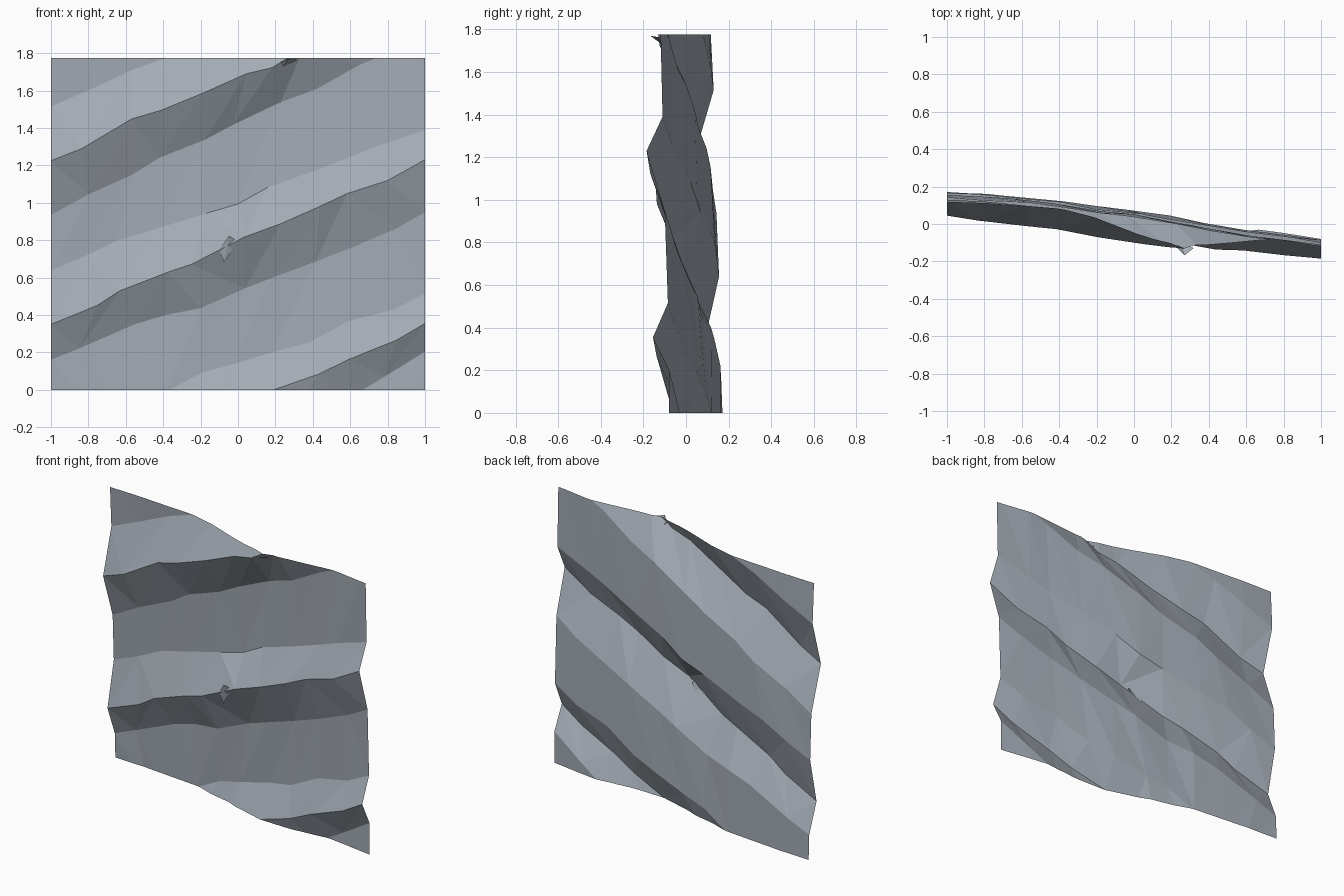
import bpy, bmesh, random

if "Cube" in bpy.data.objects:
    bpy.data.objects.remove(bpy.data.objects["Cube"])
random.seed(4)
HEIGHT = 1.775
PERIOD = 0.875
COLUMNS = 10

stone = bpy.data.materials.new("slate grey")
stone.diffuse_color = (0.37, 0.41, 0.46, 1)
stone.use_nodes = True
stone.node_tree.nodes["Principled BSDF"].inputs["Base Color"].default_value = stone.diffuse_color


def along(values, x):
    """Piecewise linear through values spaced evenly over x = -1..1."""
    t = (x + 1) / 2 * (len(values) - 1)
    i = min(int(t), len(values) - 2)
    return values[i] + (values[i + 1] - values[i]) * (t - i)


def ridge_height(x):
    return along((.35, .59, .79, 1.0, 1.23), x)


def base_depth(x):
    return along((.165, .13, .055, -.03, -.1), x)


# Each ledge: its shift in periods, how far its ridge stands out along x,
# how far below the ridge its hollow lies along x, and the depth
# added to its hollow and to its back
ledges = (
    (-1, (.06, .08, .09, .06, .055), (.28, .28, .15), .02, .015),
    (0, (.075, .105, .13, .11, .085), (.19, .28, .28), 0, -.01),
    (1, (.12, .145, .15, .135, .07), (.29, .23, .22), -.022, -.035),
    (2, (.06, .06), (.3, .3), -.05, -.05),
)


def contour_points(x):
    """Height and depth of every contour line at x, from bottom to top."""
    y, z = base_depth(x), ridge_height(x)
    points = [(z - 2 * PERIOD, y + .02)]
    for shift, out, hollow, hollow_add, back_add in ledges:
        top = z + shift * PERIOD
        points.append((top - along(hollow, x), y + hollow_add))            # hollow
        points.append((top, y - along(out, x)))                            # ridge
        points.append((top + along((.29, .22, .16), x), y + back_add))     # back
    return points


def finish(bm, name):
    mesh = bpy.data.meshes.new(name)
    bm.to_mesh(mesh)
    bm.free()
    obj = bpy.data.objects.new(name, mesh)
    bpy.context.collection.objects.link(obj)
    mesh.materials.append(stone)


# Rock face: strips between the contour lines, slightly roughened
bm = bmesh.new()
rows = []
for k in range(len(contour_points(0))):
    row = []
    for i in range(COLUMNS + 1):
        x = -1 + 2 * i / COLUMNS
        inner = 0 < i < COLUMNS
        x += random.uniform(-.05, .05) * inner
        z, y = contour_points(x)[k]
        row.append(bm.verts.new((x, y + random.uniform(-.008, .008) * inner,
                                 z + random.uniform(-.02, .02) * inner)))
    rows.append(row)
for low, high in zip(rows, rows[1:]):
    for i in range(COLUMNS):
        a, b, c, d = low[i], low[i + 1], high[i + 1], high[i]
        if random.random() < .7:
            tris = ((a, b, c), (a, c, d))
        else:
            tris = ((a, b, d), (b, c, d))
        for tri in tris:
            bm.faces.new(tri)
# Trim to straight top and bottom edges
for z, n in ((0, -1), (HEIGHT, 1)):
    bmesh.ops.bisect_plane(bm, geom=bm.verts[:] + bm.edges[:] + bm.faces[:],
                           plane_co=(0, 0, z), plane_no=(0, 0, n), clear_outer=True)
finish(bm, "rock_face")


# Small chipped flakes on the ledges, pointing out of the face
def flake(name, ledge, x, z, width, height, out):
    bm = bmesh.new()
    y = base_depth(x) - along(ledge[1], x)
    l = bm.verts.new((x - width / 2, y + .015, z))
    r = bm.verts.new((x + width / 2, y + .005, z + height / 3))
    b = bm.verts.new((x - width / 4, y + .02, z - height / 2))
    t = bm.verts.new((x, y - out, z + height / 2))
    for tri in ((l, b, t), (b, r, t)):
        bm.faces.new(tri)
    finish(bm, name)


flake("middle_flake", ledges[1], -.05, .75, .1, .14, .01)
flake("top_flake", ledges[2], .27, 1.75, .1, .04, .035)
